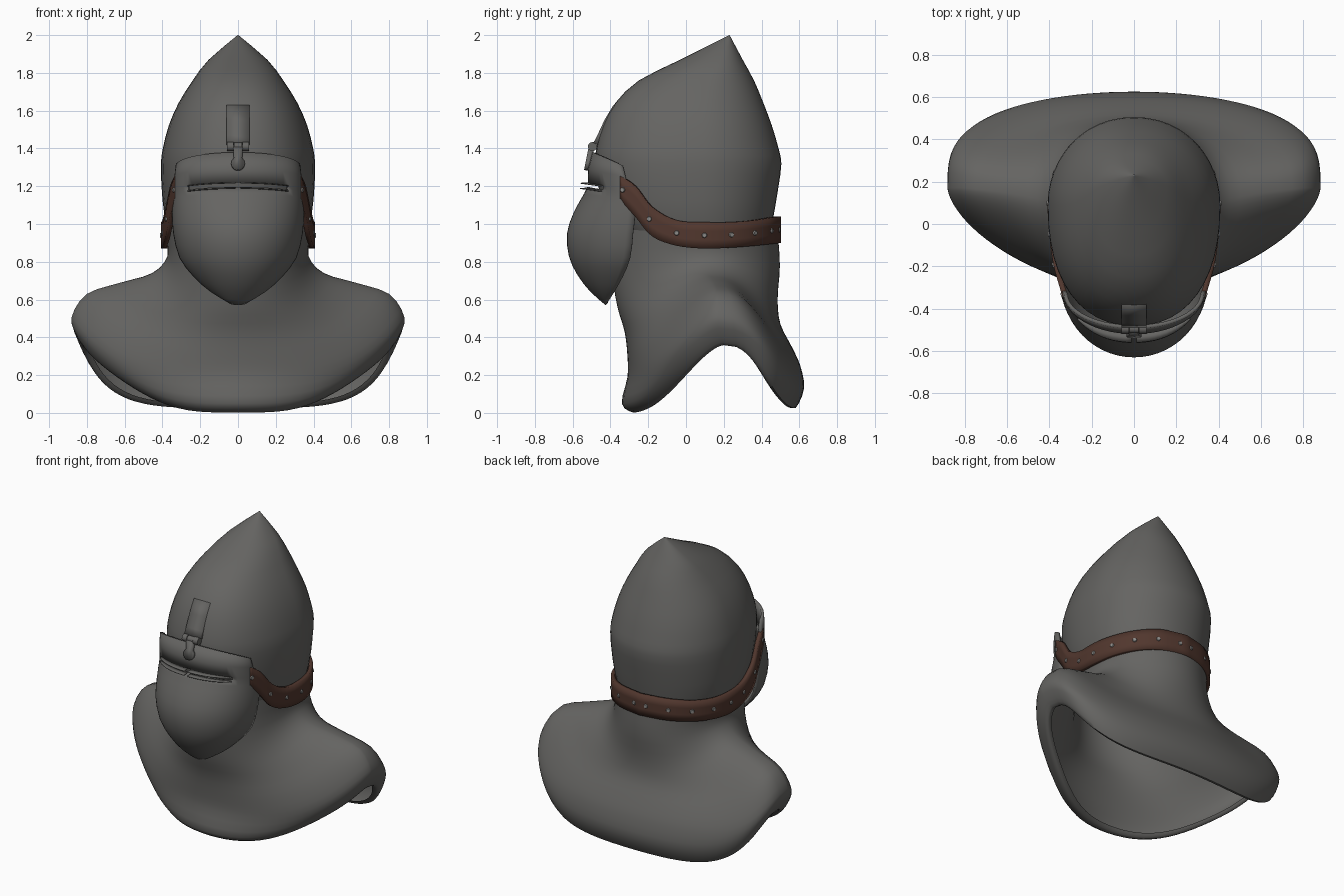
import bpy, bmesh, math
from mathutils import Vector

if "Cube" in bpy.data.objects:
    bpy.data.objects.remove(bpy.data.objects["Cube"])


def material(name, rgb):
    m = bpy.data.materials.new(name)
    m.diffuse_color = (*rgb, 1)
    m.use_nodes = True
    m.node_tree.nodes["Principled BSDF"].inputs["Base Color"].default_value = m.diffuse_color
    return m


STEEL = material("dark_steel", (0.130, 0.128, 0.122))
LEATHER = material("brown_leather", (0.083, 0.038, 0.027))
RIVET = material("rivet_grey", (0.26, 0.255, 0.245))


def finish(name, bm, mat, thick=0, angle=50):
    me = bpy.data.meshes.new(name)
    bm.to_mesh(me)
    bm.free()
    ob = bpy.data.objects.new(name, me)
    bpy.context.collection.objects.link(ob)
    me.materials.append(mat)
    if thick:
        mod = ob.modifiers.new("thickness", 'SOLIDIFY')
        mod.thickness = thick
        mod.offset = -1
    bpy.ops.object.select_all(action='DESELECT')
    ob.select_set(True)
    bpy.context.view_layer.objects.active = ob
    bpy.ops.object.shade_smooth_by_angle(angle=math.radians(angle))
    return ob


def refine(rows, n):
    """Catmull-Rom interpolation between rows of numbers."""
    out = []
    for i in range(len(rows) - 1):
        a, b, c, d = (rows[max(i - 1, 0)], rows[i], rows[i + 1], rows[min(i + 2, len(rows) - 1)])
        for k in range(n):
            t = k / n
            out.append([0.5 * (2 * q + (r - p) * t + (2 * p - 5 * q + 4 * r - s) * t * t
                               + (3 * q - p - 3 * r + s) * t ** 3) for p, q, r, s in zip(a, b, c, d)])
    out.append(list(rows[-1]))
    return out


def skin(rings, closed, skip=None):
    """Join rows of points, listed top to bottom, into a quad surface."""
    bm = bmesh.new()
    vs = [[bm.verts.new(p) for p in r] for r in rings]
    n = len(rings[0])
    for i in range(len(vs) - 1):
        for j in range(n if closed else n - 1):
            k = (j + 1) % n
            if not (skip and skip(i, vs[i][j].co, vs[i][k].co)):
                bm.faces.new((vs[i][j], vs[i + 1][j], vs[i + 1][k], vs[i][k]))
    return bm


def ring(fy, fz, sx, sy, sz, by, bz, rf, rb, nose, pf, pb, n):
    """Closed loop through a front, side and back point, arching over the sides."""
    pts = []
    for k in range(n):
        a = 2 * math.pi * k / n
        s, c = math.sin(a), math.cos(a)
        s = 0 if abs(s) < 1e-9 else s
        c = 0 if abs(c) < 1e-9 else c
        if c > 0:
            ey, ez, r, q, p = fy, fz, rf + nose * c * c, .85, pf
        else:
            ey, ez, r, q, p = by, bz, rb, 1.45, pb
        u = min(abs(c) ** r, 1)
        rise = (u * u * (3 - 2 * u)) ** q
        pts.append((sx * math.copysign(abs(s) ** p, s), sy + (ey - sy) * u, sz + (ez - sz) * rise))
    return pts


# Skull: z, front y, back y, half width, y of widest point
skull_rows = [(2.0, .229, .231, .002, .23), (1.87, -.03, .30, .155, .18), (1.76, -.25, .36, .24, .12),
              (1.64, -.375, .41, .315, .09), (1.52, -.44, .455, .367, .09), (1.40, -.475, .49, .398, .09),
              (1.32, -.48, .505, .408, .09), (1.2, -.465, .49, .405, .09), (1.05, -.42, .465, .39, .09),
              (.92, -.33, .44, .355, .09)]
skull_rings = [ring(f, z, w, c, z, b, z, .88, 1, 0, .88, .95, 48) for z, f, b, w, c in refine(skull_rows, 2)]
finish("skull", skin(skull_rings, True), STEEL)

# Mantle: front y z, side x y z, back y z, roundness of front and back, front pointedness
mantle_rows = [(-.39, 1.10, .388, .09, .96, .485, .96, 1, 1, 0), (-.39, .76, .374, .10, .83, .497, .78, 1, 1, 0),
               (-.365, .57, .455, .12, .74, .485, .60, 1.1, .9, 0), (-.325, .43, .62, .15, .69, .50, .47, 1.2, .8, 0),
               (-.31, .30, .80, .17, .63, .56, .35, 1.3, .68, 0), (-.31, .19, .88, .17, .51, .605, .25, 1.3, .63, .2),
               (-.34, .05, .86, .18, .42, .625, .13, 1.3, .63, .9), (-.28, .002, .82, .2, .36, .58, .025, 1.25, .63, 1.2),
               (-.25, .03, .79, .2, .37, .54, .05, 1.25, .63, 1.2)]
mantle_rings = [ring(*r, 1, 1, 96) for r in refine(mantle_rows, 3)]
finish("mantle", skin(mantle_rings, True), STEEL)


# Visor: edge z, half width, edge y, front z, front y
def visor_arc(ze, xe, ye, zf, yf, lo=-90, hi=90, n=28):
    pts = []
    for k in range(n + 1):
        a = math.radians(lo + (hi - lo) * k / n)
        c = max(math.cos(a), 0)
        pts.append((xe * math.sin(a), ye + (yf - ye) * c, ze + (zf - ze) * c))
    return pts


slit_hi, slit_lo = (1.175, .342, -.305, 1.219, -.520), (1.155, .343, -.30, 1.197, -.522)
visor_rows = ([(1.31, .33, -.335, 1.38, -.495), (1.25, .337, -.32, 1.29, -.52), slit_hi, slit_lo]
              + refine([(1.13, .345, -.29, 1.16, -.54), (1.06, .35, -.27, 1.06, -.595),
                        (.95, .343, -.28, .95, -.63), (.82, .31, -.295, .83, -.62),
                        (.72, .235, -.335, .73, -.575), (.64, .145, -.38, .64, -.505),
                        (.585, .05, -.415, .57, -.425)], 2))
finish("visor", skin([visor_arc(*r) for r in visor_rows], False,
                     lambda i, a, b: i == 2 and .015 < abs(a.x + b.x) / 2 < .26), STEEL, .018)

# Lips above and below each eye slit, tapering to the outer end
for side, lo, hi in (("left", -50, -2), ("right", 2, 50)):
    for level, row, lift in (("upper", slit_hi, .002), ("lower", slit_lo, -.004)):
        base = visor_arc(*row, lo, hi, 10)
        base = [(x, y, z + lift) for x, y, z in base]
        out = [(x * 1.02, y - .006 - .034 * max(0, 1 - (abs(x) / .27) ** 3), z - .003) for x, y, z in base]
        finish(f"{level}_lip_{side}", skin([base, out], False), STEEL, .004)

# Leather strap: x, y, top z, bottom z, running from temple to nape
half = refine([(.335, -.35, 1.255, 1.13), (.360, -.27, 1.20, 1.04), (.383, -.18, 1.09, .935),
               (.400, -.05, 1.02, .885), (.407, .1, 1.01, .87), (.378, .24, 1.01, .875),
               (.302, .366, 1.02, .885), (.175, .460, 1.035, .895), (0, .502, 1.04, .90)], 4)
path = half + [(-x, y, t, b) for x, y, t, b in half[-2::-1]]
strap_rings = [[(x, y, t + (b - t) * k / 3) for x, y, t, b in path] for k in range(4)]
finish("strap", skin(strap_rings, False), LEATHER, .025)

# Flat rivets spaced evenly along the strap, both ways from the nape
bm = bmesh.new()
run, goal = 0, .045
back = half[::-1]
for p, q in zip(back, back[1:]):
    p, q = Vector(p), Vector(q)
    step = (q - p).xy.length
    while goal <= run + step and goal < 1.08:
        m = p.lerp(q, (goal - run) / step)
        for s in (1, -1):
            normal = Vector((s * (p.y - q.y), q.x - p.x, 0)).normalized()
            v = bmesh.ops.create_cone(bm, cap_ends=True, segments=10, radius1=.015,
                                      radius2=.011, depth=.008)["verts"]
            bmesh.ops.rotate(bm, verts=v, matrix=normal.to_track_quat('Z', 'Y').to_matrix())
            bmesh.ops.translate(bm, verts=v, vec=Vector((s * m.x, m.y, (m.z + m.w) / 2)) + normal * .002)
        goal += .147
    run += step
finish("strap_rivets", bm, RIVET)

# Hinge plate bent over the brow
plate = [(.06, -.372, 1.63), (.06, -.42, 1.55), (.06, -.457, 1.47), (.06, -.478, 1.43)]
finish("hinge_plate", skin([[(-x, y - .012, z), (x, y - .012, z)] for x, y, z in plate], False), STEEL, .03, 30)


def cylinder(name, r, depth, loc, rot):
    bpy.ops.mesh.primitive_cylinder_add(vertices=16, radius=r, depth=depth, location=loc, rotation=rot)
    ob = bpy.context.object
    ob.name = name
    ob.data.materials.append(STEEL)
    bpy.ops.object.shade_smooth_by_angle(angle=math.radians(40))


# Hinge barrel in three parts
for name, x, r, d in (("left", -.041, .024, .034), ("middle", 0, .021, .044), ("right", .041, .024, .034)):
    cylinder("hinge_barrel_" + name, r, d, (x, -.495, 1.41), (0, math.pi / 2, 0))

# Tongue with a rounded end lying on the visor
bm = bmesh.new()
outline = [(-.026, 1.41), (-.022, 1.35)] + [(.036 * math.cos(a), 1.322 + .036 * math.sin(a))
           for a in (math.radians(160 + 22 * k) for k in range(11))] + [(.022, 1.35), (.026, 1.41)]
bm.faces.new([bm.verts.new((x, -.515 - (1.41 - z) * .2, z)) for x, z in outline])
finish("hinge_tongue", bm, STEEL, .03, 30)
